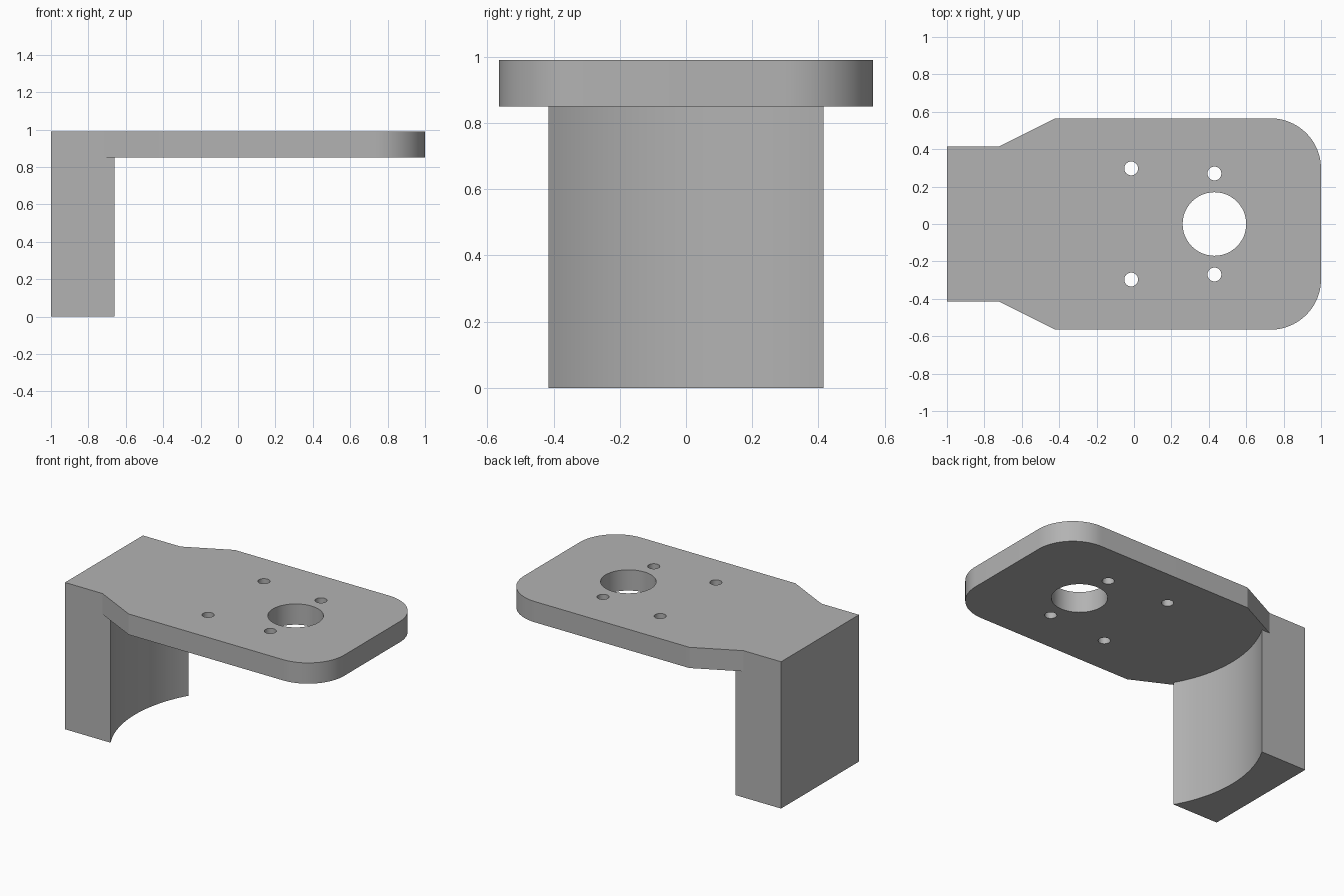
import bpy
import bmesh
from math import cos, sin, pi, radians

if "Cube" in bpy.data.objects:
    bpy.data.objects.remove(bpy.data.objects["Cube"], do_unlink=True)

metal = bpy.data.materials.new("grey metal")
metal.use_nodes = True
colour = (0.45, 0.45, 0.45, 1)
metal.diffuse_color = colour
metal.node_tree.nodes["Principled BSDF"].inputs["Base Color"].default_value = colour

TOP, UNDER = 0.99, 0.85
HALF_LEG, HALF_PLATE = 0.415, 0.565


def arc(cx, cy, r, start, end, steps):
    """Points along a circular arc, angles in degrees."""
    angles = [radians(start + (end - start) * i / steps) for i in range(steps + 1)]
    return [(cx + r * cos(a), cy + r * sin(a)) for a in angles]


def prism(name, outline, z0, z1):
    """Solid made by extruding a counter-clockwise outline upward."""
    bm = bmesh.new()
    base = bm.faces.new([bm.verts.new((x, y, z0)) for x, y in outline])
    up = bmesh.ops.extrude_face_region(bm, geom=[base], use_keep_orig=True)
    verts = [g for g in up["geom"] if isinstance(g, bmesh.types.BMVert)]
    bmesh.ops.translate(bm, verts=verts, vec=(0, 0, z1 - z0))
    bmesh.ops.recalc_face_normals(bm, faces=bm.faces)
    mesh = bpy.data.meshes.new(name)
    bm.to_mesh(mesh)
    bm.free()
    mesh.materials.append(metal)
    obj = bpy.data.objects.new(name, mesh)
    bpy.context.collection.objects.link(obj)
    return obj


def combine(target, tool, operation):
    mod = target.modifiers.new(tool.name, "BOOLEAN")
    mod.operation = operation
    mod.solver = "EXACT"
    mod.object = tool
    bpy.context.view_layer.objects.active = target
    bpy.ops.object.modifier_apply(modifier=mod.name)
    bpy.data.objects.remove(tool, do_unlink=True)


# Mounting plate: tapered neck and two rounded corners
r = 0.27
half = arc(1 - r, HALF_PLATE - r, r, 0, 90, 20)
half += [(-0.42, HALF_PLATE), (-0.72, HALF_LEG), (-1, HALF_LEG)]
outline = half + [(x, -y) for x, y in reversed(half)]
bracket = prism("bracket", outline, UNDER, TOP)

# Leg with a concave inner face
R = HALF_LEG / sin(radians(30))
cx = -0.66 + R * cos(radians(30))
leg_outline = [(-1, HALF_LEG), (-1, -HALF_LEG)] + arc(cx, 0, R, 210, 150, 28)
leg = prism("leg", leg_outline, 0, UNDER)
combine(bracket, leg, "UNION")

# Shaft hole and four screw holes
holes = [(0.43, 0, 0.17)]
holes += [(x, s * y, 0.037) for x, y in ((0.43, 0.27), (-0.015, 0.297)) for s in (1, -1)]
for x, y, radius in holes:
    cutter = prism("hole_cutter", arc(x, y, radius, 0, 360, 48)[:-1], UNDER - 0.1, TOP + 0.1)
    combine(bracket, cutter, "DIFFERENCE")

# Merge coplanar faces, then smooth the curved walls
bm = bmesh.new()
bm.from_mesh(bracket.data)
bmesh.ops.remove_doubles(bm, verts=bm.verts, dist=0.0001)
bmesh.ops.dissolve_limit(bm, angle_limit=radians(0.5), verts=bm.verts, edges=bm.edges)
bm.to_mesh(bracket.data)
bm.free()
bpy.ops.object.select_all(action="DESELECT")
bracket.select_set(True)
bpy.context.view_layer.objects.active = bracket
bpy.ops.object.shade_smooth_by_angle(angle=radians(20))
